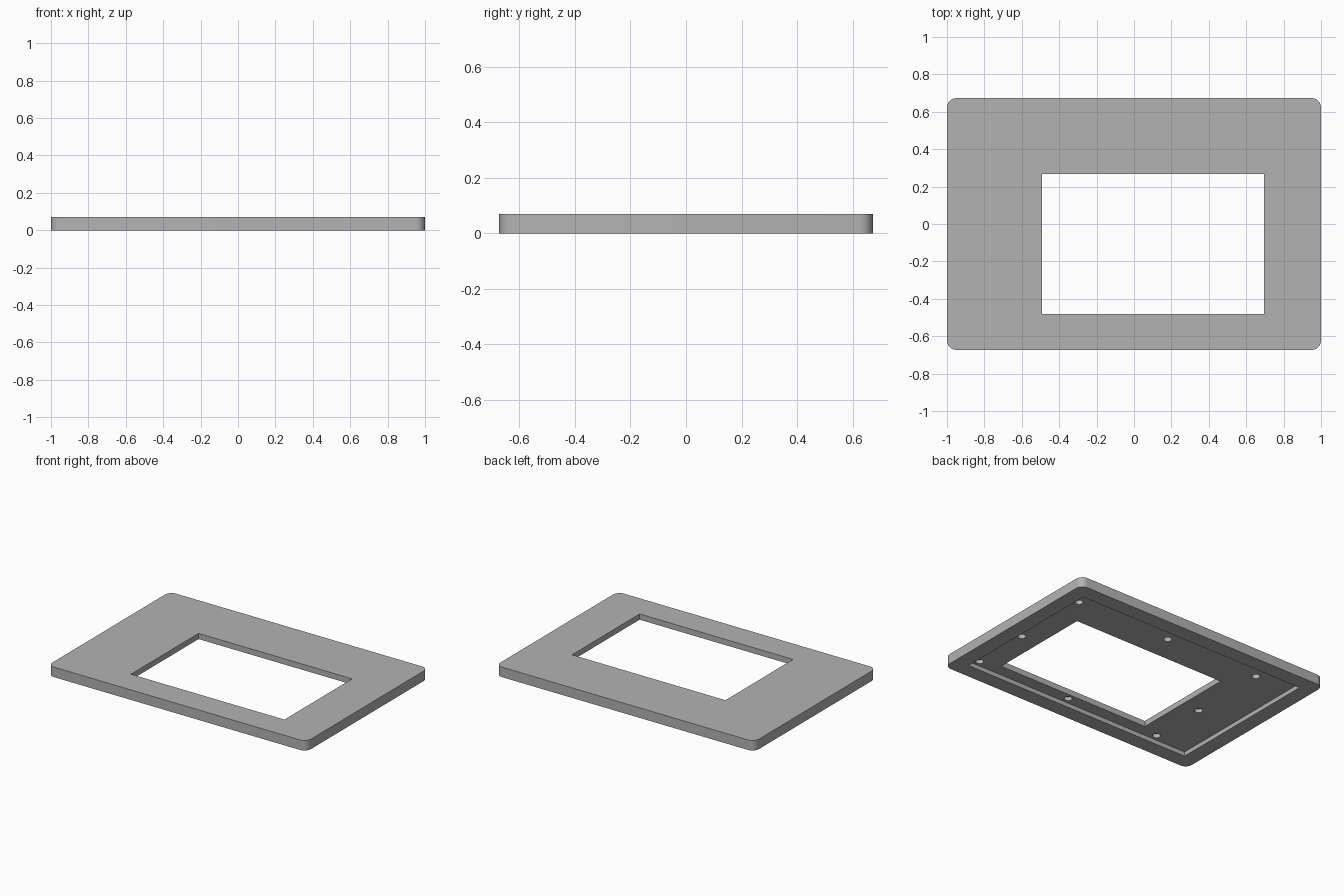
import bpy
import bmesh
import math

cube = bpy.data.objects.get("Cube")
if cube:
    bpy.data.objects.remove(cube, do_unlink=True)

HEIGHT = 0.07
FLOOR = 0.03       # ceiling of the underside recess
HOLE_TOP = 0.058   # end of the blind screw holes

grey = bpy.data.materials.new("plain grey")
grey.use_nodes = True
colour = (0.45, 0.45, 0.45, 1)
grey.diffuse_color = colour
grey.node_tree.nodes["Principled BSDF"].inputs["Base Color"].default_value = colour


def make_object(name, bm):
    mesh = bpy.data.meshes.new(name)
    bm.to_mesh(mesh)
    bm.free()
    mesh.materials.append(grey)
    obj = bpy.data.objects.new(name, mesh)
    bpy.context.collection.objects.link(obj)
    return obj


def box(name, x, y, z, radius=0):
    """Box between pairs of limits, with optional rounded upright corners."""
    bm = bmesh.new()
    bmesh.ops.create_cube(bm, size=1)
    for v in bm.verts:
        v.co = [lim[0] if c < 0 else lim[1] for c, lim in zip(v.co, (x, y, z))]
    if radius:
        upright = [e for e in bm.edges
                   if abs(e.verts[0].co.z - e.verts[1].co.z) > 0.01]
        bmesh.ops.bevel(bm, geom=upright, offset=radius, segments=10,
                        profile=0.5, affect='EDGES')
    return make_object(name, bm)


def screw_hole(x, y):
    bm = bmesh.new()
    bmesh.ops.create_cone(bm, cap_ends=True, segments=32, radius1=0.026,
                          radius2=0.026, depth=HOLE_TOP)
    bmesh.ops.translate(bm, verts=bm.verts, vec=(x, y, HOLE_TOP / 2))
    return make_object("screw_hole_cutter", bm)


# Rounded plate
plate = box("frame_plate", (-1, 1), (-0.673, 0.673), (0, HEIGHT), 0.05)

# Window opening, underside recess and blind screw holes
cutters = [
    box("recess_cutter", (-0.893, 0.893), (-0.566, 0.566), (-0.1, FLOOR)),
    box("window_cutter", (-0.492, 0.695), (-0.48, 0.267), (-0.2, 0.2)),
]
for col, x in enumerate((-0.624, 0.107, 0.838)):
    for row, y in enumerate((-0.523, -0.108, 0.457)):
        if (col, row) != (1, 1):   # the middle one falls in the window
            cutters.append(screw_hole(x, y))

bpy.ops.object.select_all(action='DESELECT')
plate.select_set(True)
bpy.context.view_layer.objects.active = plate
for cutter in cutters:
    cutter.hide_render = True
    mod = plate.modifiers.new("cut", 'BOOLEAN')
    mod.operation = 'DIFFERENCE'
    mod.solver = 'EXACT'
    mod.object = cutter
    bpy.ops.object.modifier_apply(modifier=mod.name)
    bpy.data.objects.remove(cutter, do_unlink=True)

# Smooth corners and hole walls, crisp edges
bpy.ops.object.shade_smooth_by_angle(angle=math.radians(30))
